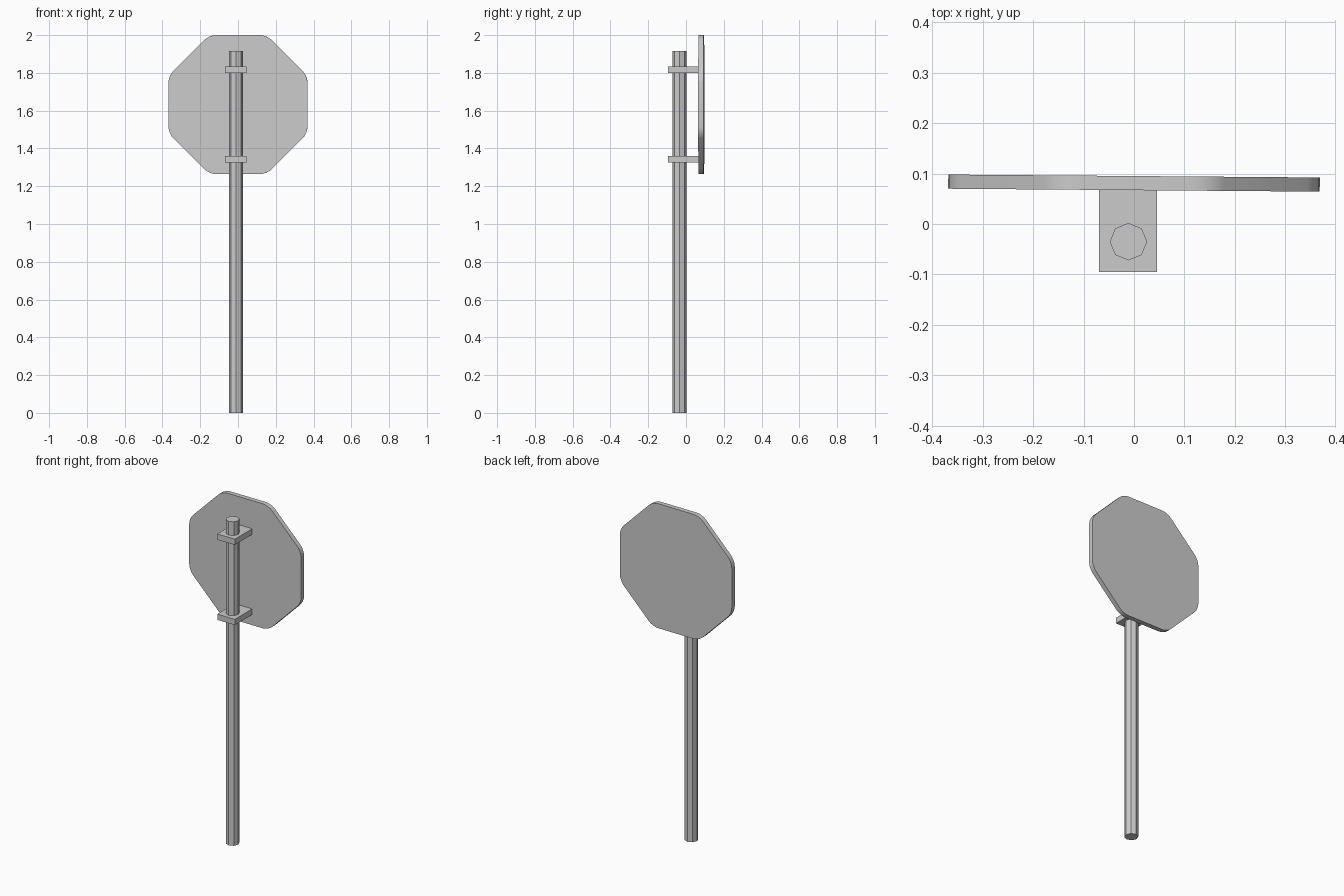
import bpy
import bmesh
import math
from mathutils import Matrix, Vector

cube = bpy.data.objects.get("Cube")
if cube:
    bpy.data.objects.remove(cube, do_unlink=True)

grey = bpy.data.materials.new("plain grey")
grey.use_nodes = True
GREY = (0.6, 0.6, 0.6, 1)
grey.diffuse_color = GREY
grey.node_tree.nodes["Principled BSDF"].inputs["Base Color"].default_value = GREY


def add_object(name, bm):
    mesh = bpy.data.meshes.new(name)
    bm.to_mesh(mesh)
    bm.free()
    mesh.materials.append(grey)
    obj = bpy.data.objects.new(name, mesh)
    bpy.context.collection.objects.link(obj)
    return obj


def octagonal_prism(radius, depth):
    bm = bmesh.new()
    bmesh.ops.create_cone(bm, cap_ends=True, segments=8,
                          radius1=radius, radius2=radius, depth=depth)
    return bm


# Pole, standing on the ground with a corner towards each axis
POLE_HEIGHT = 1.915
pole = add_object("pole", octagonal_prism(0.037, POLE_HEIGHT))
pole.location = (-0.011, -0.035, POLE_HEIGHT / 2)

# Two flat brackets joining the pole to the panel
for name, z in (("lower_bracket", 1.343), ("upper_bracket", 1.817)):
    bm = bmesh.new()
    bmesh.ops.create_cube(bm, size=1)
    bmesh.ops.scale(bm, vec=Vector((0.115, 0.168, 0.034)), verts=bm.verts)
    bracket = add_object(name, bm)
    bracket.location = (-0.0115, -0.011, z)

# Octagonal panel with rounded corners, turned very slightly about the pole
HALF_WIDTH = 0.368
bm = octagonal_prism(HALF_WIDTH / math.cos(math.pi / 8), 0.028)
turn = Matrix.Rotation(math.pi / 2, 3, "X") @ Matrix.Rotation(math.pi / 8, 3, "Z")
bmesh.ops.rotate(bm, cent=(0, 0, 0), matrix=turn, verts=bm.verts)
corners = [e for e in bm.edges
           if abs((e.verts[0].co - e.verts[1].co).normalized().y) > 0.9]
bmesh.ops.bevel(bm, geom=corners, offset=0.035, offset_type="OFFSET",
                segments=4, profile=0.5, affect="EDGES")
panel = add_object("sign_panel", bm)
panel.location = (0, 0.081, 2 - HALF_WIDTH)
panel.rotation_euler.z = math.radians(-0.45)

# Smooth the rounded rim while keeping its outer edges sharp
bpy.ops.object.select_all(action="DESELECT")
panel.select_set(True)
bpy.context.view_layer.objects.active = panel
bpy.ops.object.shade_smooth_by_angle(angle=math.radians(30))
